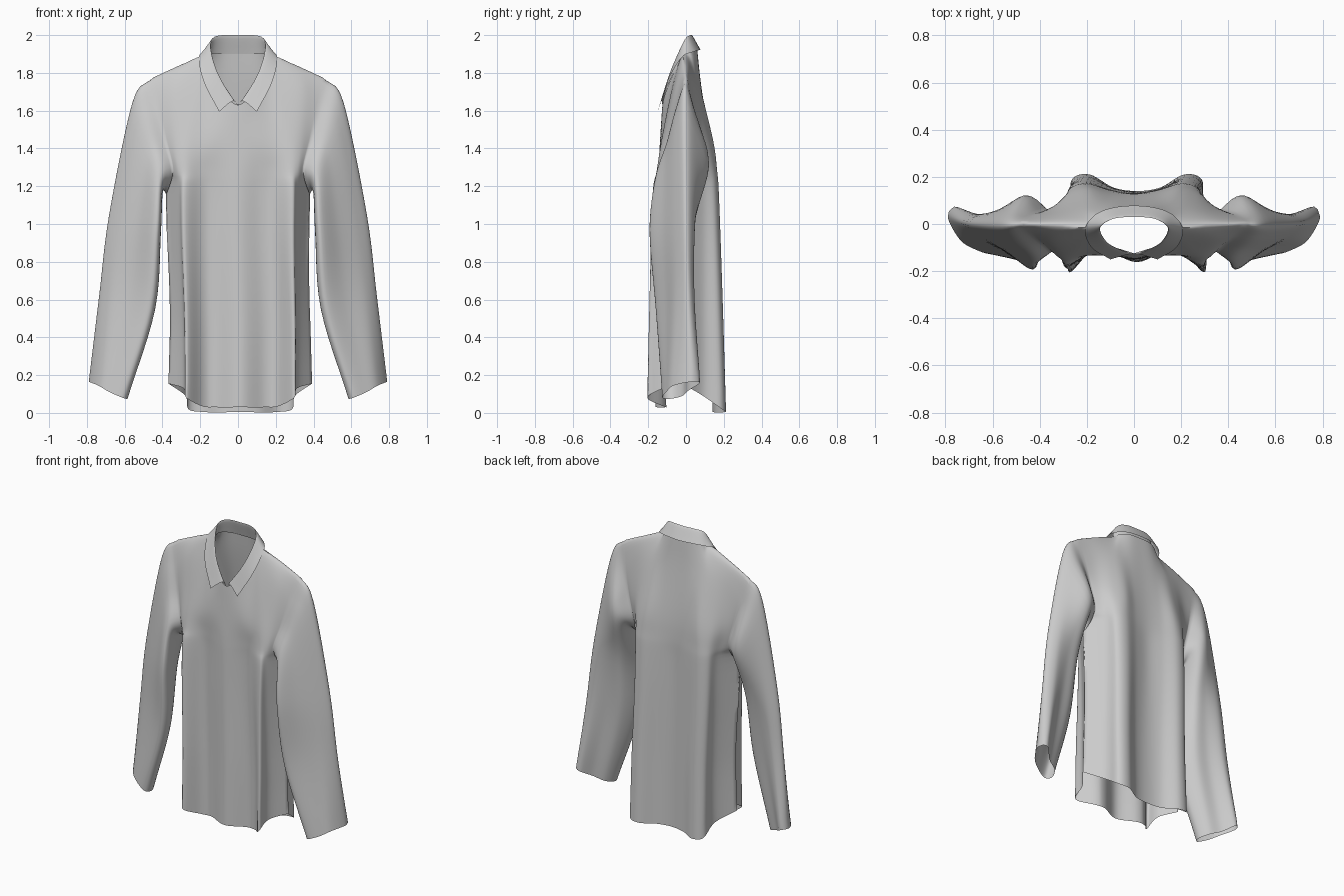
import bpy, bmesh
from mathutils import Vector

N = 6  # samples per span


def spline(pts, closed=False):
    """Catmull-Rom curve through pts."""
    p = [Vector(q) for q in pts]
    m = len(p)
    if closed:
        get = lambda i: p[i % m]
    else:
        ext = [2 * p[0] - p[1]] + p + [2 * p[-1] - p[-2]]
        get = lambda i: ext[i + 1]
    out = []
    for i in range(m if closed else m - 1):
        a, b, c, d = get(i - 1), get(i), get(i + 1), get(i + 2)
        for k in range(N):
            t = k / N
            out.append(0.5 * (2 * b + (c - a) * t + (2 * a - 5 * b + 4 * c - d) * t * t
                              + (3 * b - a - 3 * c + d) * t ** 3))
    if not closed:
        out.append(p[-1].copy())
    return out


def both_sides(row):
    """Extend a half row (starting at x = 0) across the centre line."""
    return [(-x, y, z) for x, y, z in reversed(row[1:])] + list(row)


def add_sheet(bm, rows, closed=False, flip=False, skip=0):
    """Smooth sheet through rows of points; the first skip spans only steer the curve."""
    lines = [spline(r, closed) for r in rows]
    grid = list(zip(*[spline(col) for col in zip(*lines)]))[skip * N:]
    verts = [[bm.verts.new(v) for v in line] for line in grid]
    w = len(verts[0])
    for r0, r1 in zip(verts, verts[1:]):
        for j in range(w if closed else w - 1):
            k = (j + 1) % w
            f = [r0[j], r0[k], r1[k], r1[j]]
            bm.faces.new(f[::-1] if flip else f)


def over_shoulder(rows, other):
    """Steering row so the cloth rolls over the shoulder into the other sheet."""
    own = [tuple(2 * a - b for a, b in zip(p, q)) for p, q in zip(rows[0], rows[1])]
    return [own[:3] + list(other[1][3:])] + rows


def finish(name, bm):
    me = bpy.data.meshes.new(name)
    bm.to_mesh(me)
    bm.free()
    ob = bpy.data.objects.new(name, me)
    bpy.context.collection.objects.link(ob)
    bpy.ops.object.select_all(action='DESELECT')
    ob.select_set(True)
    bpy.context.view_layer.objects.active = ob
    bpy.ops.object.shade_smooth_by_angle(angle=1.4)


# Body: half rows from neckline and shoulder down to hem, centre to side
front = [
    [(0, -.125, 1.63), (.07, -.11, 1.69), (.14, -.06, 1.81), (.175, -.01, 1.895), (.33, -.005, 1.83), (.47, 0, 1.765)],
    [(0, -.13, 1.56), (.08, -.12, 1.59), (.16, -.085, 1.68), (.22, -.065, 1.75), (.34, -.06, 1.72), (.43, -.05, 1.62)],
    [(0, -.14, 1.4), (.11, -.135, 1.42), (.19, -.13, 1.43), (.27, -.13, 1.44), (.33, -.115, 1.45), (.385, -.085, 1.45)],
    [(0, -.147, 1.26), (.12, -.13, 1.27), (.19, -.132, 1.28), (.27, -.155, 1.28), (.315, -.145, 1.28), (.345, -.115, 1.28)],
    [(0, -.15, 1.1), (.12, -.125, 1.12), (.19, -.13, 1.13), (.285, -.178, 1.14), (.315, -.135, 1.15), (.38, -.03, 1.16)],
    [(0, -.155, .6), (.13, -.115, .6), (.2, -.125, .6), (.285, -.193, .6), (.305, -.12, .61), (.37, -.02, .62)],
    [(0, -.162, .03), (.13, -.108, .03), (.2, -.12, .035), (.285, -.205, .08), (.3, -.12, .13), (.38, -.02, .155)],
]
back = [
    [(0, .06, 1.92), (.08, .055, 1.92), (.14, .03, 1.91), (.175, -.01, 1.895), (.33, -.005, 1.83), (.47, 0, 1.765)],
    [(0, .078, 1.75), (.09, .077, 1.75), (.17, .065, 1.76), (.23, .052, 1.76), (.34, .035, 1.73), (.44, .035, 1.62)],
    [(0, .118, 1.45), (.1, .125, 1.45), (.19, .142, 1.45), (.27, .118, 1.45), (.34, .075, 1.45), (.395, .05, 1.45)],
    [(0, .13, 1.28), (.1, .14, 1.28), (.2, .165, 1.28), (.27, .145, 1.28), (.315, .085, 1.28), (.355, .05, 1.28)],
    [(0, .13, 1.1), (.1, .145, 1.12), (.2, .175, 1.13), (.27, .155, 1.14), (.3, .085, 1.15), (.38, -.03, 1.16)],
    [(0, .135, .6), (.1, .15, .6), (.2, .193, .6), (.27, .172, .6), (.29, .09, .61), (.37, -.02, .62)],
    [(0, .14, .005), (.1, .155, .003), (.2, .21, .005), (.275, .19, .02), (.29, .09, .09), (.38, -.02, .155)],
]
bm = bmesh.new()
add_sheet(bm, [both_sides(r) for r in over_shoulder(front, back)], flip=True, skip=1)
add_sheet(bm, [both_sides(r) for r in over_shoulder(back, front)], skip=1)

# Sleeves: rings from armhole to cuff (outer, front, inner, back)
rings = [
    [front[i][5] for i in range(5)] + [back[i][5] for i in (3, 2, 1)],
    [(.56, -.005, 1.64), (.53, -.055, 1.55), (.47, -.105, 1.4), (.405, -.16, 1.23),
     (.4, -.05, 1.165), (.42, .09, 1.24), (.47, .12, 1.34), (.53, .06, 1.51)],
    [(.682, 0, 1.05), (.63, -.055, 1.03), (.53, -.12, 1.0), (.43, -.193, .97),
     (.41, -.1, .95), (.46, .02, .97), (.54, .045, 1.0), (.63, .045, 1.03)],
    [(.735, .01, .62), (.68, -.055, .61), (.58, -.105, .58), (.47, -.16, .55),
     (.44, -.1, .55), (.5, -.015, .57), (.59, .01, .59), (.68, .045, .61)],
    [(.79, .03, .165), (.74, -.065, .145), (.68, -.105, .11), (.61, -.125, .08),
     (.585, -.08, .075), (.62, -.02, .09), (.69, .015, .12), (.755, .075, .16)],
]
for side in (1, -1):
    add_sheet(bm, [[(side * x, y, z) for x, y, z in r] for r in rings], closed=True, flip=side < 0)

# Sew the shoulder, side and armhole seams
edge = [v for v in bm.verts if v.is_boundary and abs(v.co.x) > .16 and v.co.z > .14]
bmesh.ops.remove_doubles(bm, verts=edge, dist=0.012)
for v in bm.verts:  # lower body hangs slightly to one side
    if abs(v.co.x) < .405:
        v.co.x += 0.012 * min(1, max(0, (0.95 - v.co.z) / 0.5))
finish("shirt_body_and_sleeves", bm)

# Collar: turned-down leaf edge, folded ridge, inner stand
leaf = [(0, .078, 1.92), (.1, .067, 1.92), (.17, .035, 1.91), (.208, -.025, 1.88), (.18, -.1, 1.75), (.1, -.15, 1.595)]
ridge = [(0, .03, 2.0), (.08, .024, 2.0), (.132, 0, 1.985), (.145, -.03, 1.93), (.11, -.085, 1.8), (.03, -.13, 1.65)]
stand = [(0, .055, 1.9), (.08, .05, 1.9), (.14, .02, 1.9), (.165, -.02, 1.87), (.125, -.08, 1.77), (.0, -.125, 1.63)]
bm = bmesh.new()
add_sheet(bm, [both_sides(r) for r in (leaf, ridge, stand)])
finish("collar", bm)
